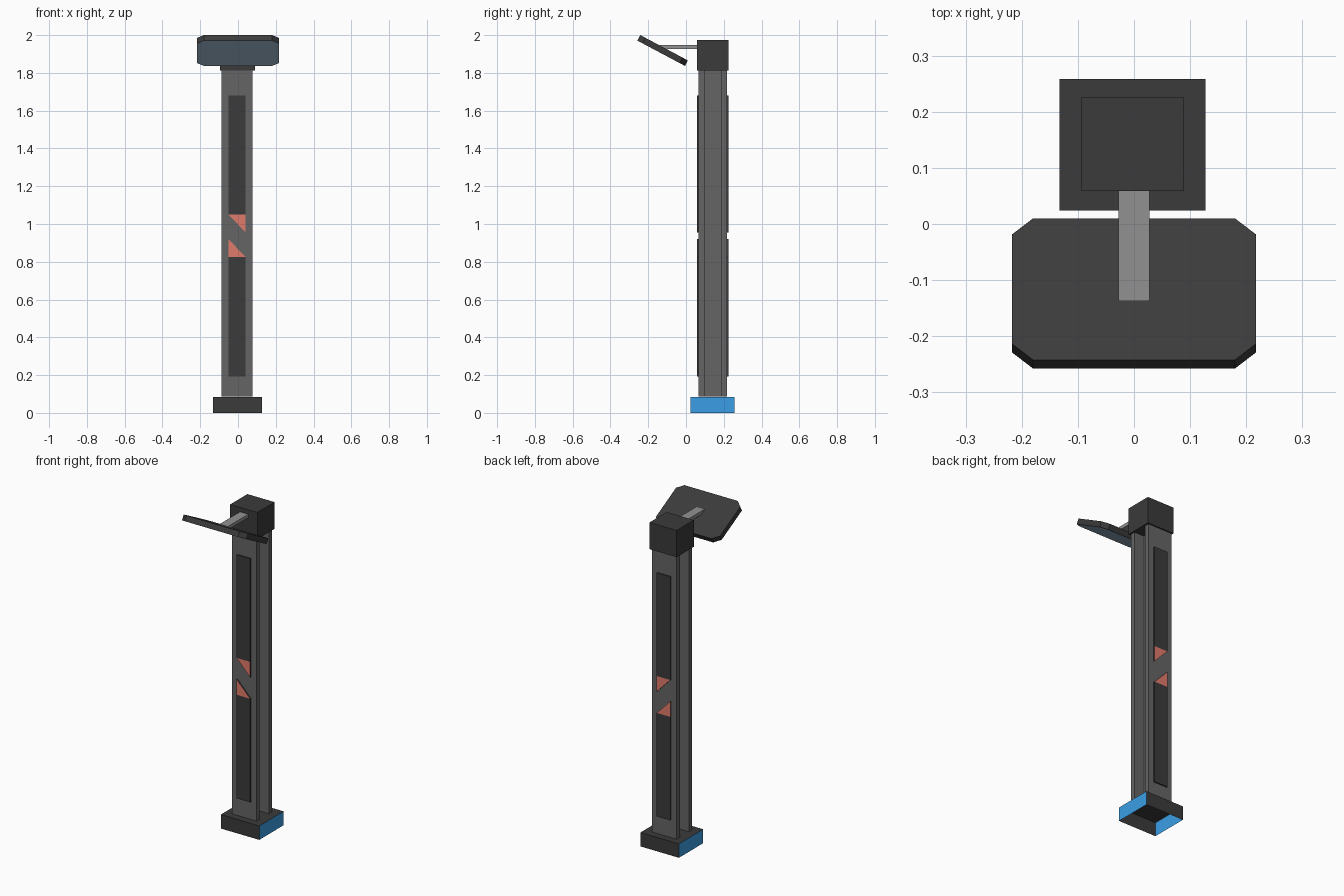
import bpy, bmesh, math
from mathutils import Vector

if "Cube" in bpy.data.objects:
    bpy.data.objects.remove(bpy.data.objects["Cube"])


def material(name, srgb):
    m = bpy.data.materials.new(name)
    lin = [c / 12.92 if c <= 0.04045 else ((c + 0.055) / 1.055) ** 2.4 for c in srgb]
    m.diffuse_color = (*lin, 1)
    m.use_nodes = True
    m.node_tree.nodes["Principled BSDF"].inputs["Base Color"].default_value = m.diffuse_color
    return m


DARK = material("charcoal", (0.23, 0.23, 0.23))
GREY = material("mid grey", (0.395, 0.395, 0.395))
LIGHT = material("light grey", (0.57, 0.57, 0.57))
BLUE = material("bright blue", (0.23, 0.62, 0.90))
RED = material("coral red", (0.88, 0.48, 0.42))
SLATE = material("pale slate blue", (0.67, 0.78, 0.88))


def finish(name, bm, *mats):
    bmesh.ops.recalc_face_normals(bm, faces=bm.faces)
    me = bpy.data.meshes.new(name)
    bm.to_mesh(me)
    bm.free()
    for m in mats:
        me.materials.append(m)
    ob = bpy.data.objects.new(name, me)
    bpy.context.collection.objects.link(ob)
    return ob


def prism(points, offset):
    """Extrude a planar outline along an offset vector."""
    bm = bmesh.new()
    face = bm.faces.new([bm.verts.new(p) for p in points])
    ext = bmesh.ops.extrude_face_region(bm, geom=[face], use_keep_orig=True)
    verts = [g for g in ext["geom"] if isinstance(g, bmesh.types.BMVert)]
    bmesh.ops.translate(bm, verts=verts, vec=offset)
    bmesh.ops.recalc_face_normals(bm, faces=bm.faces)
    return bm


def box(x0, x1, y0, y1, z0, z1):
    return prism([(x0, y0, z0), (x1, y0, z0), (x1, y1, z0), (x0, y1, z0)], (0, 0, z1 - z0))


YC = 0.1415    # depth centre of the post
XC = -0.005    # width centre of the post

# Base: open underneath, blue on its left and right walls
bm = box(-0.133, 0.127, 0.024, 0.258, 0, 0.085)
for f in bm.faces:
    f.material_index = 1 if abs(f.normal.x) > 0.9 else 0
bmesh.ops.delete(bm, geom=[f for f in bm.faces if f.normal.z < -0.9], context='FACES')
finish("base", bm, DARK, BLUE)

# Post: an H-shaped profile (two flanges and a deeply recessed web)
W, WEB, OUT, INN = 0.083, 0.015, 0.075, 0.044
quarter = [(W, OUT), (W, INN), (WEB, INN)]
right = quarter + [(x, -y) for x, y in reversed(quarter)]
outline = right + [(-x, -y) for x, y in right]
bm = prism([(XC + x, YC + y, 0.0855) for x, y in outline], (0, 0, 1.73))
bmesh.ops.delete(bm, geom=[f for f in bm.faces if abs(f.normal.z) > 0.9], context='FACES_ONLY')
finish("post", bm, GREY)

# Raised panels and wedges (red on the outer face only), front and back
L, R = XC - 0.046, XC + 0.046
shapes = {
    "lower_panel": (DARK, [(L, 0.193), (R, 0.193), (R, 0.825), (L, 0.825)]),
    "lower_wedge": (RED, [(L, 0.825), (R, 0.825), (L, 0.92)]),
    "upper_wedge": (RED, [(L, 1.05), (R, 0.955), (R, 1.05)]),
    "upper_panel": (DARK, [(L, 1.05), (R, 1.05), (R, 1.68), (L, 1.68)]),
}
for side, s in (("front", -1), ("back", 1)):
    for name, (mat, pts) in shapes.items():
        bm = prism([(x, YC + s * OUT, z) for x, z in pts], (0, s * 0.0075, 0))
        for f in bm.faces:
            f.material_index = 0 if abs(f.normal.y) > 0.9 else 1
        finish(f"{side}_{name}", bm, mat, DARK)

# Head block and the arm that carries the display
finish("head", box(-0.094, 0.089, 0.059, 0.225, 1.812, 1.975), DARK)
finish("arm", box(-0.028, 0.028, -0.137, 0.06, 1.927, 1.948), LIGHT)

# Tilted display: octagonal slab with a slate screen underneath
start, slope = Vector((0, -0.242, 2.0)), Vector((0, 0.252, -0.134))
length = slope.length
u = slope.normalized()
down = Vector((0, u.z, -u.y))
cx, cu, hw = 0.037, 0.032, 0.217
half = [(hw - cx, 0), (hw, cu), (hw, length - cu), (hw - cx, length)]
octagon = half + [(-x, d) for x, d in reversed(half)]
bm = prism([start + u * d + Vector((x, 0, 0)) for x, d in octagon], down * 0.033)
for f in bm.faces:
    f.material_index = 1 if f.normal.dot(down) > 0.9 else 0
finish("display", bm, DARK, SLATE)
